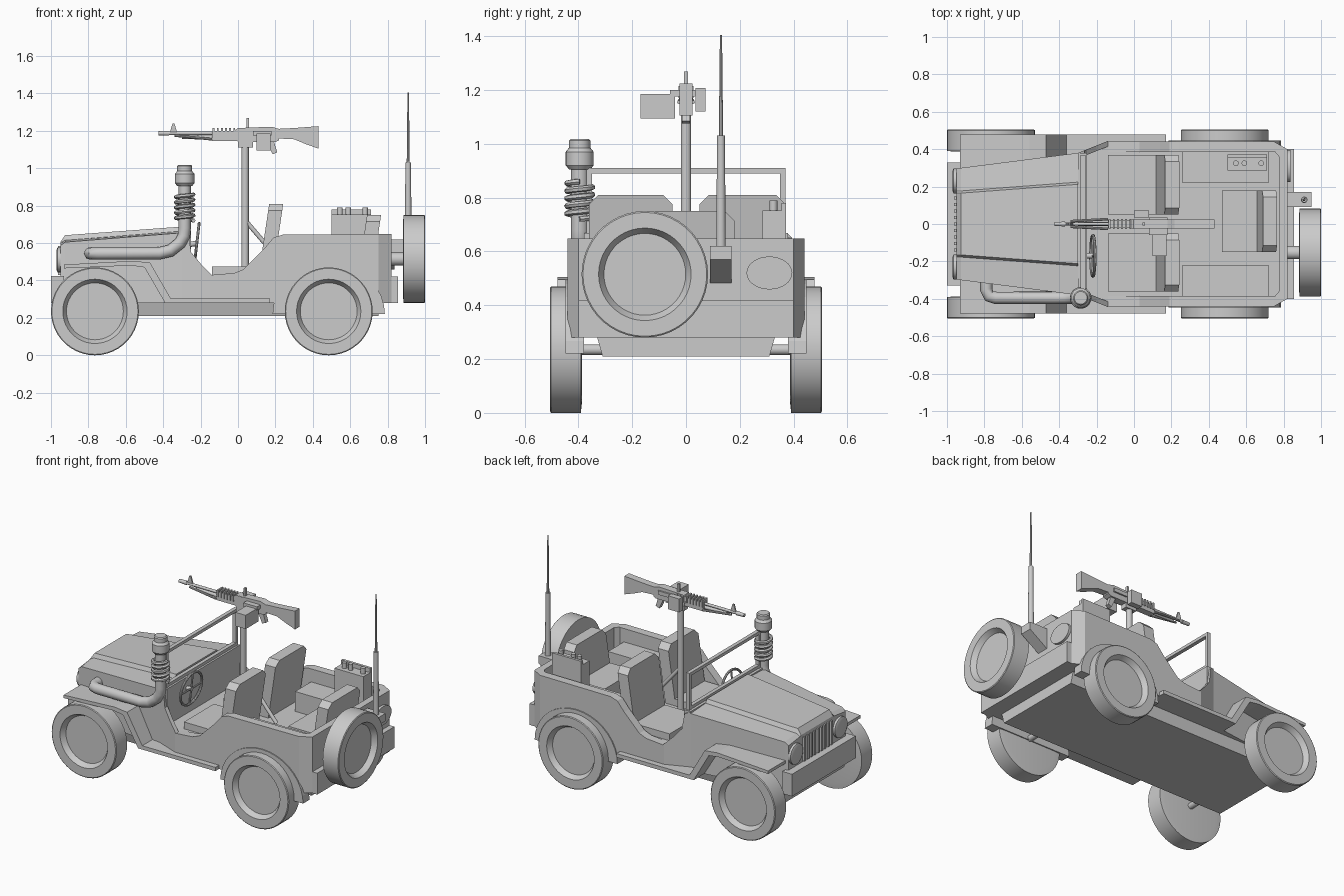
import bpy, bmesh, math
from mathutils import Vector, Matrix

if "Cube" in bpy.data.objects:
    bpy.data.objects.remove(bpy.data.objects["Cube"])


def mesh(name, verts, faces, smooth=False):
    bm = bmesh.new()
    vs = [bm.verts.new(v) for v in verts]
    for f in faces:
        bm.faces.new([vs[i] for i in f])
    bmesh.ops.remove_doubles(bm, verts=bm.verts, dist=1e-5)
    bmesh.ops.recalc_face_normals(bm, faces=bm.faces)
    me = bpy.data.meshes.new(name)
    bm.to_mesh(me)
    bm.free()
    ob = bpy.data.objects.new(name, me)
    bpy.context.collection.objects.link(ob)
    if smooth:
        activate(ob)
        bpy.ops.object.shade_smooth_by_angle(angle=math.radians(35))
    return ob


def activate(ob):
    bpy.ops.object.select_all(action='DESELECT')
    ob.select_set(True)
    bpy.context.view_layer.objects.active = ob


def loft(name, rings):
    """Skin between equal-length closed rings, capped at both ends."""
    n = len(rings[0])
    faces = [[k * n + i, k * n + (i + 1) % n, (k + 1) * n + (i + 1) % n, (k + 1) * n + i]
             for k in range(len(rings) - 1) for i in range(n)]
    faces += [list(range(n)), list(range((len(rings) - 1) * n, len(rings) * n))]
    return mesh(name, [p for r in rings for p in r], faces)


def prism(name, pts, axis, a, b, warp=lambda v: v):
    """Extrude a 2D outline along an axis from a to b."""
    put = {'x': lambda p, h: (h, p[0], p[1]), 'y': lambda p, h: (p[0], h, p[1]),
           'z': lambda p, h: (p[0], p[1], h)}[axis]
    return loft(name, [[warp(put(p, h)) for p in pts] for h in (a, b)])


def box(name, x0, x1, y0, y1, z0, z1):
    return prism(name, [(x0, y0), (x1, y0), (x1, y1), (x0, y1)], 'z', z0, z1)


def lathe(name, prof, loc, axis=(0, 0, 1), seg=24):
    """Spin (radius, height) pairs about an axis."""
    q = Vector((0, 0, 1)).rotation_difference(Vector(axis).normalized())
    verts, n = [], len(prof)
    for i in range(seg):
        t = 2 * math.pi * i / seg
        verts += [Vector(loc) + q @ Vector((r * math.cos(t), r * math.sin(t), h)) for r, h in prof]
    bm_faces = []
    for i in range(seg):
        j = (i + 1) % seg
        for k in range(n - 1):
            f = [i * n + k, j * n + k, j * n + k + 1, i * n + k + 1]
            if prof[k][0] == 0:
                f = [i * n, j * n + 1, i * n + 1]
            elif prof[k + 1][0] == 0:
                f = f[:2] + [i * n + k]
                f = [i * n + k, j * n + k, n - 1]
            bm_faces.append(f)
    for i in range(1, seg):                     # share the start pole
        if prof[0][0] == 0:
            bm_faces = [[0 if v == i * n else v for v in f] for f in bm_faces]
    return mesh(name, verts, bm_faces, True)


def rod(name, a, b, r, r2=None, seg=14):
    d = Vector(b) - Vector(a)
    return lathe(name, [(0, 0), (r, 0), (r if r2 is None else r2, d.length), (0, d.length)], a, d, seg)


def pipe(name, pts, r, cyclic=False, res=4):
    cu = bpy.data.curves.new(name, 'CURVE')
    cu.dimensions, cu.bevel_depth, cu.bevel_resolution, cu.use_fill_caps = '3D', r, res, True
    sp = cu.splines.new('POLY')
    sp.points.add(len(pts) - 1)
    for p, c in zip(sp.points, pts):
        p.co = (*c, 1)
    sp.use_cyclic_u = cyclic
    ob = bpy.data.objects.new(name, cu)
    bpy.context.collection.objects.link(ob)
    activate(ob)
    bpy.ops.object.convert(target='MESH')
    bpy.ops.object.shade_smooth_by_angle(angle=math.radians(40))
    return ob


# Wheels, axles and spare
WHEEL = [(0, 0), (.2, 0), (.235, .004), (.235, .114), (.23, .118), (.172, .118), (.152, .085), (0, .085)]
for x, n in ((-.765, 'front'), (.485, 'rear')):
    for s in (-1, 1):
        lathe(n + '_wheel', WHEEL, (x, s * .387, .235), (0, s, 0), 44)
    rod(n + '_axle', (x, -.4, .235), (x, .4, .235), .02)
lathe('spare_wheel', WHEEL, (.882, -.153, .515), (1, 0, 0), 44)
rod('spare_mount', (.8, -.153, .515), (.9, -.153, .515), .036)

# Chassis, floor and tub
prism('chassis', [(-.31, .21), (.31, .21), (.33, .28), (-.33, .28)], 'x', -.93, .75)
half = [(-.3, .38), (-.15, .44), (.75, .44), (.82, .4)]
prism('floor', half + [(x, -y) for x, y in half[::-1]], 'z', .28, .43)
tail = [(.75, .44), (.82, .4), (.82, -.4), (.75, -.44), (.75, -.39), (.775, -.36), (.775, .36), (.75, .39)]
prism('tailgate', tail, 'z', .43, .648)
arch = [(.485 + .3 * math.cos(t), .22 + .275 * math.sin(t))
        for t in [math.pi * (i / 18) for i in range(19)]]
for s in (-1, 1):
    prism('tub_side', [(-.14, .43), (-.02, .44), (.03, .46), (.14, .57), (.19, .63), (.24, .645),
                       (.75, .648), (.75, .42)], 'y', s * .385, s * .44)
    prism('door_front', [(-.3, .42), (-.3, .665), (-.265, .65), (-.25, .55), (-.2, .49), (-.14, .43)],
          'y', s * .35, s * .38, lambda v, s=s: (v[0], v[1] + s * .4 * (v[0] + .3), v[2]))
    prism('rear_arch', arch, 'y', s * .38, s * .447)
    box('wheel_well', .26, .72, s * .22, s * .39, .43, .56)
    # Front fender flowing into the step
    prism('fender', [(-.93, .465), (-.93, .485), (-.56, .505), (-.47, .495), (-.36, .305), (.17, .305),
                     (.17, .28), (-.39, .28), (-.5, .47), (-.57, .48)], 'y', s * .3, s * .478)
    # Headlight
    lathe('headlight', [(0, 0), (.066, 0), (.066, .03), (.052, .036), (0, .03)],
          (-.935, s * .23, .51), (-1, 0, 0), 28)

# Engine bay with raised hood panel
def bay(x, w, p, z0, z1, z2):
    h = [(w, .28), (w, z0), (p + .012, z1), (p, z2)]
    return [(x, y, z) for y, z in h] + [(x, -y, z) for y, z in h[::-1]]
loft('hood', [bay(-.95, .295, .165, .585, .6, .605), bay(-.925, .3, .165, .605, .615, .642),
              bay(-.3, .38, .212, .655, .664, .688)])
box('dashboard', -.3, -.25, -.38, .38, .4, .668)
for i in range(9):
    y = -.14 + i * .035
    box('grille_bar', -.962, -.94, y - .008, y + .008, .43, .585)
box('front_bumper', -1, -.93, -.33, .33, .28, .425)
box('rear_bumper', .815, .855, -.4, .4, .28, .42)
lathe('rear_plate', [(0, 0), (.085, 0), (.085, .022), (0, .022)],
      (.815, .31, .52), (1, 0, 0), 32).data.transform(
          Matrix.Translation((0, 0, .52 * .28)) @ Matrix.Diagonal((1, 1, .72, 1)))

# Windshield frame
for s in (-1, 1):
    box('windshield_post', -.285, -.26, s * .35, s * .37, .65, .91)
for z in (.67, .89):
    box('windshield_rail', -.285, -.26, -.37, .37, z, z + .02)

# Steering wheel
ring = [(-.22 + .012 * math.sin(t), -.17 + .11 * math.cos(t), .6 + .105 * math.sin(t))
        for t in [2 * math.pi * i / 28 for i in range(28)]]
pipe('steering_wheel', ring, .008, True, 2)
for i in (0, 7):
    rod('steering_spoke', ring[i], ring[i + 14], .006, seg=8)
rod('steering_column', (-.27, -.17, .59), (-.215, -.17, .6), .014)

# Seats
def seat_back(name, x, y0, y1, z0, z1, c=.035):
    prism(name, [(y0, z0), (y1, z0), (y1, z1 - c), (y1 - c, z1), (y0 + c, z1), (y0, z1 - c)],
          'x', x, x + .075, lambda v: (v[0] + (v[2] - z0) * .15, v[1], v[2]))
for y0, y1 in ((-.36, -.05), (.05, .37)):
    seat_back('seat_back', .11, y0, y1, .43, .81)
    box('seat_cushion', -.14, .14, y0, y1, .42, .475)
seat_back('rear_seat_back', .645, -.15, .18, .45, .75)
box('rear_seat_cushion', .47, .66, -.15, .18, .43, .53)

# Radio set
box('radio', .5, .71, .285, .37, .55, .752)
box('radio_back', .5, .71, .355, .372, .55, .78)
for x in (.545, .59, .68):
    rod('radio_knob', (x, .325, .74), (x, .325, .79), .015)

# Antenna and bracket
prism('antenna_bracket', [(.815, .62), (.95, .62), (.95, .57), (.815, .48)], 'y', .09, .17)
rod('antenna_base', (.91, .13, .6), (.91, .13, 1.03), .018, .015)
rod('antenna_whip', (.91, .13, 1.03), (.91, .13, 1.405), .008, .004, 8)

# Snorkel: pipe, coil and cap
S = (-.285, -.395)
pipe('snorkel_pipe', [(-.79, -.27, .545), (-.79, -.35, .545), (-.775, -.385, .545), (-.74, S[1], .545),
                      (-.42, S[1], .545), (-.36, S[1], .56), (-.31, S[1], .6), (-.288, S[1], .64),
                      (*S, .68), (*S, .93)], .033)
pipe('snorkel_coil', [(S[0] + .047 * math.cos(t), S[1] + .047 * math.sin(t), .72 + .14 * i / 100)
                      for i, t in [(i, i * math.pi / 10) for i in range(101)]], .011, False, 1)
lathe('snorkel_cap', [(0, .905), (.04, .905), (.052, .92), (.052, .97), (.04, .985), (.04, 1.012),
                      (.034, 1.018), (0, 1.018)], (*S, 0))

# Gun post with brace
rod('gun_post', (.038, 0, .43), (.038, 0, 1.13), .02)
rod('post_brace', (.04, 0, .72), (.28, 0, .44), .012)
box('gun_cradle', 0, .08, -.022, .022, 1.11, 1.155)

# Machine gun
prism('gun_receiver', [(-.0, 1.14), (-.02, 1.2), (0, 1.215), (.18, 1.222), (.22, 1.21), (.22, 1.15), (.2, 1.14)],
      'y', -.025, .025)
prism('gun_stock', [(.2, 1.21), (.3, 1.215), (.43, 1.225), (.43, 1.105), (.36, 1.13), (.3, 1.155), (.2, 1.16)],
      'y', -.024, .024)
prism('gun_grip', [(.15, 1.15), (.19, 1.15), (.21, 1.085), (.185, 1.075)], 'y', -.014, .014)
box('gun_handguard', -.14, 0, -.022, .022, 1.145, 1.2)
for i in range(9):
    box('handguard_rib', -.135 + i * .022, -.125 + i * .022, -.028, .028, 1.17, 1.215)
rod('gun_barrel', (-.14, 0, 1.187), (-.42, 0, 1.187), .009)
rod('gun_muzzle', (-.37, 0, 1.187), (-.425, 0, 1.187), .013, .011)
rod('gas_tube', (-.12, 0, 1.163), (-.3, 0, 1.168), .011)
for s in (-1, 1):
    rod('bipod_leg', (-.34, s * .015, 1.175), (-.14, s * .026, 1.155), .007, seg=8)
prism('front_sight', [(-.365, 1.19), (-.325, 1.19), (-.34, 1.24), (-.35, 1.24)], 'y', -.005, .005)
box('rear_sight', .045, .058, -.008, .008, 1.21, 1.268)
box('ammo_box', .1, .175, -.17, -.04, 1.095, 1.185)
box('feed_tray', .08, .18, -.06, .035, 1.175, 1.2)
box('side_case', 0, .08, .035, .072, 1.12, 1.208)
